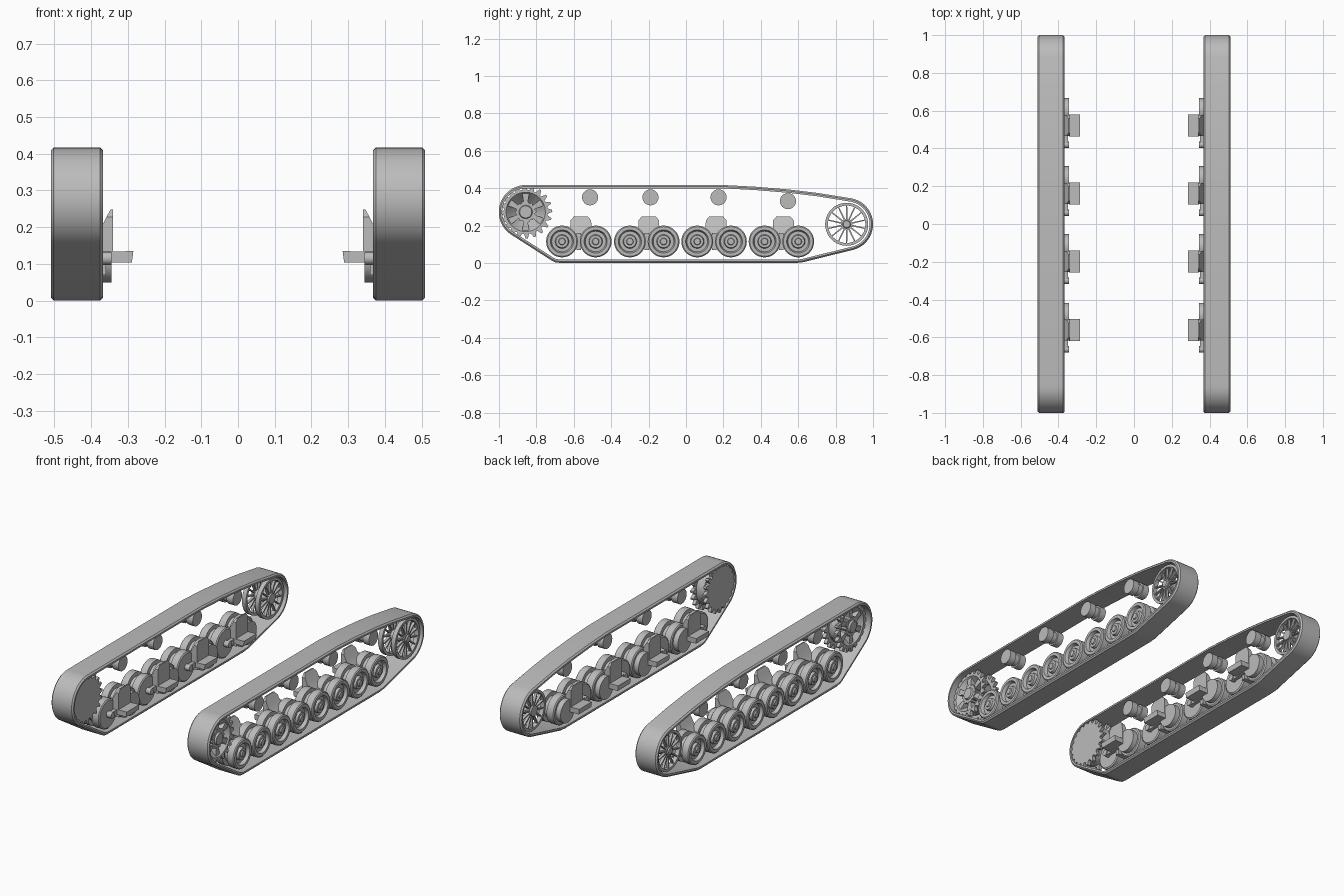
import bpy, bmesh
from math import sin, cos, pi, radians, hypot

cube = bpy.data.objects.get("Cube")
if cube:
    bpy.data.objects.remove(cube)

steel = bpy.data.materials.new("grey_steel")
steel.use_nodes = True
GREY = (0.5, 0.5, 0.5, 1)
steel.diffuse_color = GREY
steel.node_tree.nodes["Principled BSDF"].inputs["Base Color"].default_value = GREY


def finish(name, bm):
    """Turn a left-side part into an object mirrored to the right side."""
    bmesh.ops.remove_doubles(bm, verts=bm.verts, dist=1e-5)
    bmesh.ops.recalc_face_normals(bm, faces=bm.faces)
    mesh = bpy.data.meshes.new(name)
    bm.to_mesh(mesh)
    bm.free()
    mesh.materials.append(steel)
    mesh.shade_smooth()
    mesh.set_sharp_from_angle(angle=radians(32))
    ob = bpy.data.objects.new(name, mesh)
    bpy.context.collection.objects.link(ob)
    mod = ob.modifiers.new("Mirror", 'MIRROR')
    mod.use_mirror_merge = False
    return ob


def skin(bm, rings, wrap_rings, wrap_points, caps=False):
    """Join rows of points with quads."""
    rows = [[bm.verts.new(p) for p in ring] for ring in rings]
    n, m = len(rows), len(rows[0])
    for i in range(n if wrap_rings else n - 1):
        for j in range(m if wrap_points else m - 1):
            a, b = rows[i], rows[(i + 1) % n]
            k = (j + 1) % m
            bm.faces.new((a[j], a[k], b[k], b[j]))
    if caps:
        bm.faces.new(rows[0])
        bm.faces.new(rows[-1])


def lathe(bm, profile, y, z, seg=32, ring=False, teeth=0, tooth=0.0, root=1.0):
    """Spin (x, radius) points about an axis along x; teeth grow beyond root."""
    if teeth:
        seg = teeth * 4
    rows = []
    for j in range(seg):
        a = 2 * pi * j / seg
        lift = tooth if teeth and j % 4 < 2 else 0
        rows.append([(x, y + (r + lift * (r >= root)) * cos(a),
                      z + (r + lift * (r >= root)) * sin(a)) for x, r in profile])
    skin(bm, rows, True, ring)


def box(bm, x0, x1, y0, y1, z0, z1):
    skin(bm, [[(x, y0, z0), (x, y1, z0), (x, y1, z1), (x, y0, z1)]
              for x in (x0, x1)], False, True, True)


def spokes(bm, y, z, count, r0, r1, x0, x1, w0, w1):
    """Radial bars running from r0 to r1, with half widths w0 and w1."""
    for i in range(count):
        a = 2 * pi * (i + 0.5) / count
        u, v = (cos(a), sin(a)), (-sin(a), cos(a))
        skin(bm, [[(x, y + r * u[0] + t * v[0], z + r * u[1] + t * v[1])
                   for x, t in ((x0, -w), (x1, -w), (x1, w), (x0, w))]
                  for r, w in ((r0, w0), (r1, w1))], False, True, True)


# Track belt: outline swept with a chamfered strip section
SPROCKET = (-0.857, 0.273)
IDLER = (0.859, 0.207)


def arc(center, r, a0, a1, n):
    return [(center[0] + r * cos(radians(a0 + (a1 - a0) * i / n)),
             center[1] + r * sin(radians(a0 + (a1 - a0) * i / n))) for i in range(n + 1)]


outline = arc(SPROCKET, 0.144, 90, 238, 20)
outline += [(-0.72, 0.014), (-0.70, 0.004), (-0.67, 0), (0.58, 0), (0.62, 0.003)]
outline += arc(IDLER, 0.141, -75, 79, 20)
outline += [(0.70, 0.375), (0.55, 0.393), (0.37, 0.408), (0.20, 0.417)]
section = [(0.368, 0.018), (0.368, 0.008), (0.376, 0), (0.502, 0), (0.51, 0.008), (0.51, 0.018)]
rows = []
for i, (y, z) in enumerate(outline):
    p, q = outline[i - 1], outline[(i + 1) % len(outline)]
    d = hypot(q[0] - p[0], q[1] - p[1])
    ny, nz = (q[1] - p[1]) / d, (p[0] - q[0]) / d
    rows.append([(x, y - ny * t, z - nz * t) for x, t in section])
bm = bmesh.new()
skin(bm, rows, True, True)
finish("track_belt", bm)

# Drive sprocket: solid toothed inner plate, dished toothed outer ring, spokes, hub
bm = bmesh.new()
lathe(bm, [(0.375, 0), (0.375, 0.118), (0.395, 0.118), (0.395, 0)], *SPROCKET,
      teeth=20, tooth=0.024, root=0.11)
finish("sprocket_inner_plate", bm)
bm = bmesh.new()
lathe(bm, [(0.475, 0.105), (0.475, 0.118), (0.455, 0.118), (0.455, 0.112),
           (0.395, 0.10), (0.41, 0.05), (0.42, 0.06)], *SPROCKET,
      ring=True, teeth=20, tooth=0.024, root=0.115)
finish("sprocket_outer_ring", bm)
bm = bmesh.new()
spokes(bm, *SPROCKET, 6, 0.045, 0.107, 0.41, 0.468, 0.01, 0.02)
finish("sprocket_spokes", bm)
bm = bmesh.new()
lathe(bm, [(0.39, 0), (0.39, 0.05), (0.472, 0.05), (0.472, 0.036), (0.482, 0.032), (0.482, 0)],
      *SPROCKET, teeth=14, tooth=0.007, root=0.045)
finish("sprocket_hub", bm)

# Rear idler: twin spoked rims on a common hub
bm = bmesh.new()
for x in (0.385, 0.47):
    lathe(bm, [(x, 0.10), (x, 0.115), (x + 0.025, 0.115), (x + 0.025, 0.10)], *IDLER,
          seg=40, ring=True)
    spokes(bm, *IDLER, 14, 0.025, 0.103, x + 0.004, x + 0.02, 0.004, 0.003)
finish("idler_rims", bm)
bm = bmesh.new()
lathe(bm, [(0.38, 0), (0.38, 0.03), (0.495, 0.03), (0.495, 0.022), (0.502, 0.018), (0.502, 0)],
      *IDLER)
finish("idler_hub", bm)

# Return rollers: two discs with a groove between
bm = bmesh.new()
for y, z in ((-0.513, 0.351), (-0.19, 0.351), (0.174, 0.351), (0.545, 0.331)):
    lathe(bm, [(0.385, 0), (0.385, 0.043), (0.425, 0.043), (0.425, 0.034),
               (0.455, 0.034), (0.455, 0.043), (0.495, 0.043), (0.495, 0)], y, z, seg=24)
finish("return_rollers", bm)

# Bogies: paired road wheels, suspension post, rocker arm and mounting shelf
AXLE = 0.115
wheel = [(0.375, 0), (0.375, 0.078), (0.38, 0.085), (0.422, 0.085), (0.422, 0.062),
         (0.452, 0.062), (0.452, 0.085), (0.492, 0.085), (0.497, 0.079), (0.497, 0.062),
         (0.478, 0.055), (0.478, 0.037), (0.493, 0.033), (0.493, 0.019), (0.5, 0.016), (0.5, 0)]
post = [(0.105, 0.44, 0.056), (0.135, 0.425, 0.056), (0.165, 0.395, 0.056),
        (0.2, 0.372, 0.056), (0.228, 0.358, 0.055), (0.248, 0.347, 0.038)]
for n, mid in enumerate((-0.573, -0.21, 0.15, 0.51), 1):
    bm = bmesh.new()
    for side in (-0.09, 0.09):
        lathe(bm, wheel, mid + side, AXLE, seg=36)
    finish(f"road_wheels_{n}", bm)

    c = mid + 0.011
    bm = bmesh.new()
    skin(bm, [[(0.34, c - w, z), (x, c - w, z), (x, c + w, z), (0.34, c + w, z)]
              for z, x, w in post], False, True, True)
    finish(f"suspension_post_{n}", bm)

    bm = bmesh.new()
    lathe(bm, [(0.345, 0), (0.345, 0.066), (0.376, 0.066), (0.376, 0)], mid + 0.09, AXLE)
    lathe(bm, [(0.345, 0), (0.345, 0.018), (0.376, 0.018), (0.376, 0)], mid - 0.09, AXLE, seg=16)
    box(bm, 0.35, 0.37, mid - 0.09, mid + 0.09, AXLE - 0.016, AXLE + 0.016)
    box(bm, 0.36, 0.44, mid - 0.012, mid + 0.012, 0.07, 0.16)
    finish(f"rocker_arm_{n}", bm)

    bm = bmesh.new()
    skin(bm, [[(0.285, y, 0.135), (0.289, y, 0.104), (0.345, y, 0.104), (0.345, y, 0.133)]
              for y in (c - 0.058, c + 0.058)], False, True, True)
    finish(f"mounting_shelf_{n}", bm)
